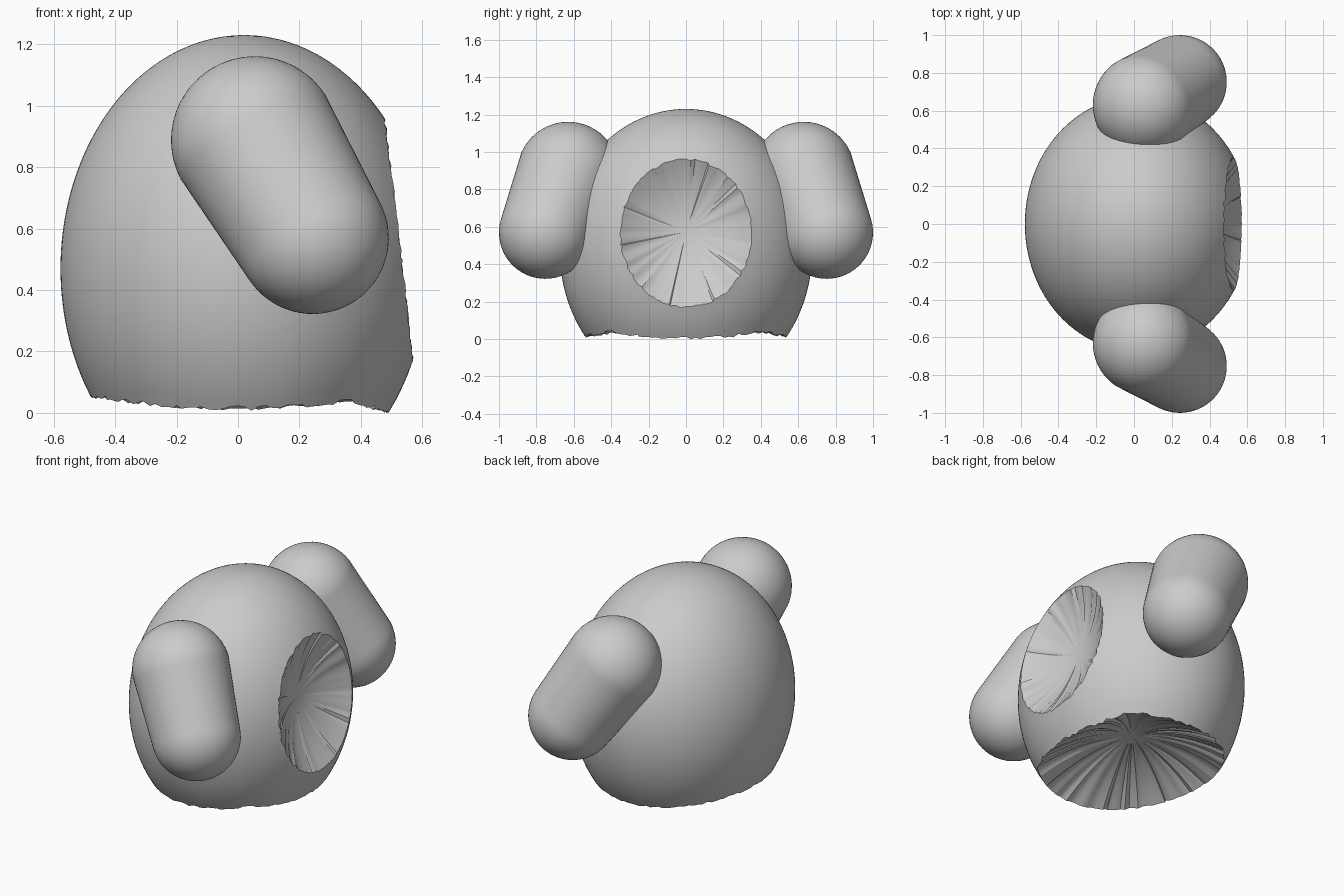
import bpy, bmesh, random
from math import sqrt, hypot
from mathutils import Vector, Matrix

random.seed(4)
cube = bpy.data.objects.get("Cube")
if cube:
    bpy.data.objects.remove(cube, do_unlink=True)

CENTRE = Vector((0.02, 0, 0.47))
RADII = Vector((0.598, 0.675, 0.76))
HOLE_Z, HOLE_RY, HOLE_RZ = 0.565, 0.35, 0.395

grey = bpy.data.materials.new("plain_grey")
grey.use_nodes = True
grey.diffuse_color = (0.6, 0.6, 0.6, 1)
grey.node_tree.nodes["Principled BSDF"].inputs["Base Color"].default_value = (0.6, 0.6, 0.6, 1)


def finish(bm, name):
    mesh = bpy.data.meshes.new(name)
    bm.to_mesh(mesh)
    bm.free()
    mesh.materials.append(grey)
    mesh.shade_smooth()
    mesh.set_sharp_from_angle(angle=0.6)
    obj = bpy.data.objects.new(name, mesh)
    bpy.context.collection.objects.link(obj)


def depth(p):
    """Below 1 inside the body, 1 on its surface."""
    return Vector([(p[i] - CENTRE[i]) / RADII[i] for i in range(3)]).length


def hole_ratio(p):
    return hypot(p.y / HOLE_RY, (p.z - HOLE_Z) / HOLE_RZ) if p.x > 0 else 9


def rim_height(x):
    """Wavy lower edge, lowest below the side recess."""
    return 0.015 + 0.17 * x * x if x < 0.38 else max(0.005, 0.04 - 0.3 * (x - 0.38))


def add_dish(bm, edges, inward, steps=12):
    """Close a rim with a shallow rounded hollow."""
    rim = {v for e in edges for v in e.verts}
    middle = sum((v.co for v in rim), Vector()) / len(rim)
    start = {v: v.co.copy() for v in rim}
    for step in range(1, steps):
        s = 1 - step / steps
        new = bmesh.ops.extrude_edge_only(bm, edges=edges)["geom"]
        edges = [g for g in new if isinstance(g, bmesh.types.BMEdge) and g.is_boundary]
        placed = {}
        for v in {v for e in edges for v in e.verts}:
            old = next(e.other_vert(v) for e in v.link_edges if e.other_vert(v) in start)
            placed[v] = start[old]
            v.co = middle + (start[old] - middle) * s + inward * (1 - s * s)
        start = placed
    bmesh.ops.contextual_create(bm, geom=edges)


# Body: an egg with its underside and one side scooped out
bm = bmesh.new()
bmesh.ops.create_uvsphere(bm, u_segments=128, v_segments=80, radius=1)
for v in bm.verts:
    v.co = Vector([v.co[i] * RADII[i] for i in range(3)]) + CENTRE
bmesh.ops.delete(bm, context='VERTS', geom=[
    v for v in bm.verts if hole_ratio(v.co) < 1 or v.co.z < rim_height(v.co.x)])
bottom_edges = [e for e in bm.edges if e.is_boundary and e.verts[0].co.z < 0.14]
side_edges = [e for e in bm.edges if e.is_boundary and e.verts[0].co.z >= 0.14]

# Pull the cut edges onto the opening outlines, slightly ragged
for v in {v for e in bottom_edges for v in e.verts}:
    v.co.z = max(0, rim_height(v.co.x) + random.uniform(-0.008, 0.008))
    t = sqrt(1 - ((v.co.z - CENTRE.z) / RADII.z) ** 2)
    flat = Vector(((v.co.x - CENTRE.x) / RADII.x, v.co.y / RADII.y)).normalized() * t
    v.co.x, v.co.y = CENTRE.x + flat.x * RADII.x, flat.y * RADII.y
for v in {v for e in side_edges for v in e.verts}:
    s = random.uniform(0.985, 1.015) / hole_ratio(v.co)
    y, z = v.co.y * s, HOLE_Z + (v.co.z - HOLE_Z) * s
    t = 1 - (y / RADII.y) ** 2 - ((z - CENTRE.z) / RADII.z) ** 2
    v.co = (CENTRE.x + RADII.x * sqrt(t), y, z)

add_dish(bm, bottom_edges, Vector((0, 0, 0.17)))
add_dish(bm, side_edges, Vector((-0.12, 0, 0)))
bmesh.ops.recalc_face_normals(bm, faces=bm.faces)
finish(bm, "egg_body")


# Side limbs: tilted, slightly tapered capsules, trimmed where they enter the body
def limb(name, side):
    low = Vector((0.243, 0.752 * side, 0.57))
    high = Vector((0.055, 0.63 * side, 0.888))
    axis = high - low
    bm = bmesh.new()
    bmesh.ops.create_uvsphere(bm, u_segments=64, v_segments=33, radius=1)
    for v in bm.verts:
        if v.co.z > 0:
            v.co = v.co * 0.273 + Vector((0, 0, axis.length))
        else:
            v.co *= 0.248
    long_edges = [e for e in bm.edges if e.calc_length() > 0.2]
    bmesh.ops.subdivide_edges(bm, edges=long_edges, cuts=14, use_grid_fill=True)
    turn = axis.to_track_quat('Z', 'Y').to_matrix().to_4x4()
    bmesh.ops.transform(bm, matrix=Matrix.Translation(low) @ turn, verts=bm.verts)
    hidden = [f for f in bm.faces if all(depth(v.co) < 0.99 for v in f.verts)]
    bmesh.ops.delete(bm, geom=hidden, context='FACES')
    finish(bm, name)


limb("front_limb", -1)
limb("back_limb", 1)
